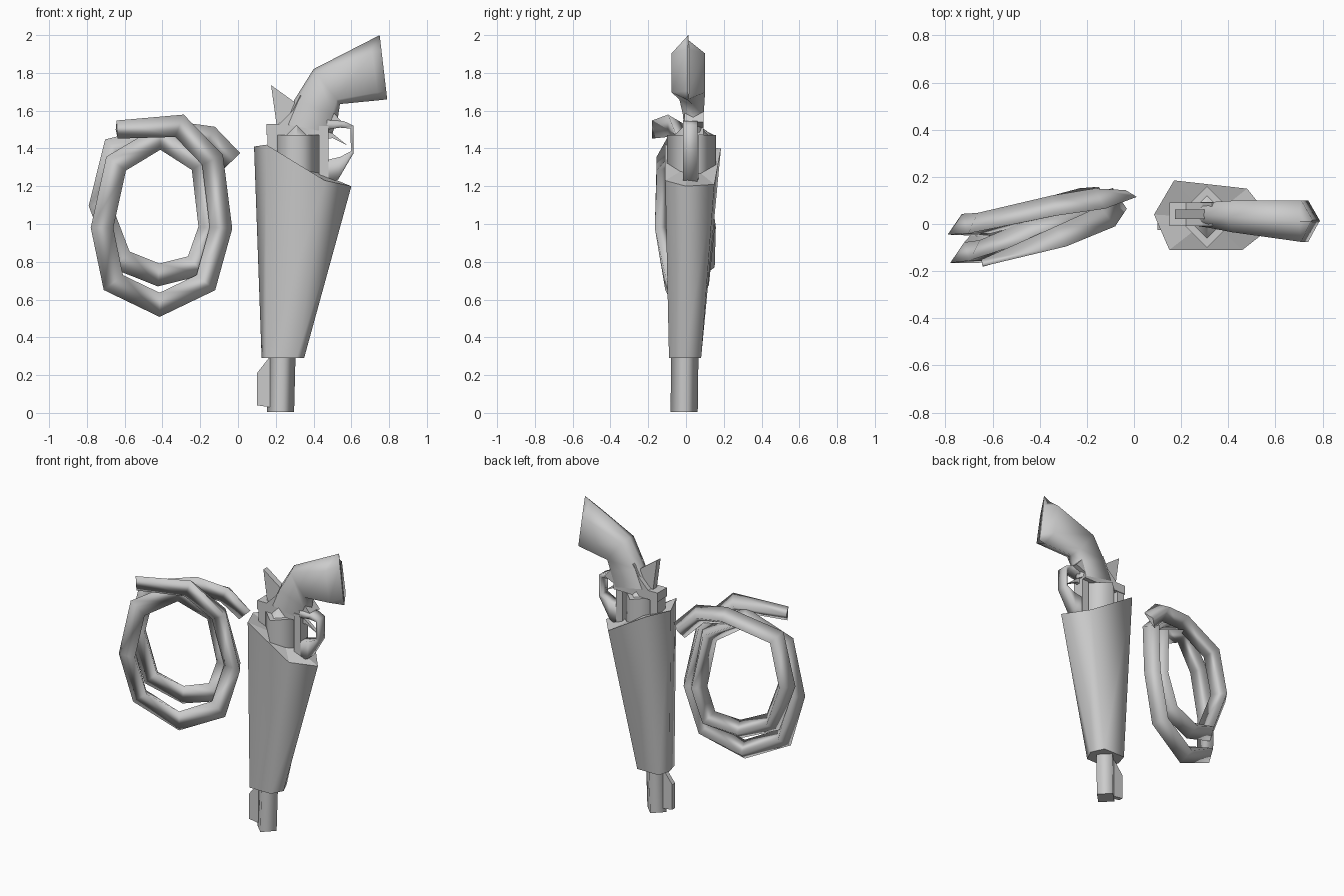
import bpy, bmesh
from math import cos, sin, tau
from mathutils import Vector

cube = bpy.data.objects.get("Cube")
if cube:
    bpy.data.objects.remove(cube, do_unlink=True)

grey = bpy.data.materials.new("light grey")
grey.use_nodes = True
colour = (0.6, 0.6, 0.6, 1)
grey.diffuse_color = colour
grey.node_tree.nodes["Principled BSDF"].inputs["Base Color"].default_value = colour


def finish(name, bm):
    bmesh.ops.recalc_face_normals(bm, faces=bm.faces)
    mesh = bpy.data.meshes.new(name)
    bm.to_mesh(mesh)
    bm.free()
    mesh.materials.append(grey)
    obj = bpy.data.objects.new(name, mesh)
    bpy.context.collection.objects.link(obj)


def loft(name, rings):
    """Smooth skin through equal rings, with flat end caps."""
    bm = bmesh.new()
    rows = [[bm.verts.new(p) for p in ring] for ring in rings]
    n = len(rows[0])
    for a, b in zip(rows, rows[1:]):
        for i in range(n):
            j = (i + 1) % n
            bm.faces.new((a[i], a[j], b[j], b[i])).smooth = True
    # Each cap is a fan around its middle, so a bent rim stays clean
    for row in (rows[0], rows[-1]):
        middle = bm.verts.new(sum((v.co for v in row), Vector()) / n)
        for i in range(n):
            bm.faces.new((row[i], row[(i + 1) % n], middle))
    finish(name, bm)


def plate(name, outline, y, half):
    """Flat plate from an x-z outline, centred on the given depth."""
    bm = bmesh.new()
    a, b = [[bm.verts.new((x, y + d, z)) for x, z in outline] for d in (-half, half)]
    bm.faces.new(a)
    bm.faces.new(b)
    for i in range(len(a)):
        j = (i + 1) % len(a)
        bm.faces.new((a[i], a[j], b[j], b[i]))
    finish(name, bm)


def diamond(x, y, z, radius):
    return [(x + radius * cos(tau * i / 4), y + radius * sin(tau * i / 4), z) for i in range(4)]


# Holster: six-sided tapering sleeve with a slanted, closed mouth
loft("holster", [
    [(.125, 0, .29), (.15, -.09, .29), (.31, -.09, .29),
     (.35, -.01, .29), (.31, .08, .29), (.15, .08, .29)],
    [(.085, .04, 1.41), (.15, -.11, 1.42), (.46, -.11, 1.23),
     (.60, 0, 1.20), (.48, .15, 1.21), (.17, .185, 1.40)]])

# Barrel and its sight blade
loft("barrel", [diamond(.225, -.01, .005, .072), diamond(.235, -.005, .40, .072)])
plate("front_sight", [(.10, .04), (.17, .03), (.17, .30), (.155, .28), (.10, .21)], -.01, .015)

# Diamond-shaped cylinder with a raised centre
loft("cylinder", [diamond(.31, .03, 1.22, .13), diamond(.31, .03, 1.47, .13)])
loft("cylinder_boss", [diamond(.31, .03, 1.47, .09), diamond(.31, .03, 1.55, .01)])

# Frame around the cylinder
plate("frame_body", [(.15, 1.47), (.15, 1.53), (.22, 1.53), (.29, 1.60), (.33, 1.68),
                     (.48, 1.62), (.55, 1.54), (.48, 1.51), (.48, 1.47)], .042, .05)
plate("top_strap", [(.155, 1.36), (.21, 1.34), (.21, 1.48), (.155, 1.48)], .042, .045)
plate("lower_strap", [(.43, 1.24), (.46, 1.21), (.48, 1.24), (.48, 1.52), (.43, 1.52)], .025, .04)

# Hammer spur
plate("hammer", [(.175, 1.735), (.205, 1.52), (.30, 1.60), (.30, 1.645)], .042, .02)

# Trigger guard: outer and inner outlines joined into one bar
outer = [(.47, 1.55), (.56, 1.545), (.612, 1.52), (.612, 1.375), (.53, 1.235), (.46, 1.21)]
inner = [(.475, 1.50), (.54, 1.51), (.595, 1.505), (.598, 1.385), (.54, 1.355), (.475, 1.34)]
loft("trigger_guard", [[(ox, -.015, oz), (ox, .06, oz), (ix, .06, iz), (ix, -.015, iz)]
                       for (ox, oz), (ix, iz) in zip(outer, inner)])
plate("trigger", [(.47, 1.49), (.50, 1.48), (.58, 1.415), (.50, 1.455), (.47, 1.45)], .025, .012)

# Grip: hexagonal sections given by top ridge, bottom ridge, centre depth, half width
# and shoulder position; the last one closes the butt into a vertical edge
sections = [((.24, 1.53), (.50, 1.48), .042, .05, .1), ((.30, 1.66), (.53, 1.57), .038, .055, .1),
            ((.40, 1.82), (.54, 1.635), .032, .067, .12),
            ((.70, 1.974), (.745, 1.655), .012, .088, .22),
            ((.75, 2.0), (.79, 1.66), .012, .004, .22)]


def grip_ring(top, bottom, y, half, shoulder):
    def at(t, side):
        return (top[0] + (bottom[0] - top[0]) * t, y + side * half,
                top[1] + (bottom[1] - top[1]) * t)
    return [at(0, 0), at(shoulder, 1), at(.87, 1), at(1, 0), at(.87, -1), at(shoulder, -1)]


loft("grip", [grip_ring(*s) for s in sections])

# Rope coil: a front turn that winds into a smaller rear turn
path = [Vector(p) for p in [
    (-.64, -.18, 1.50), (-.31, -.095, 1.52), (-.135, -.01, 1.34), (-.09, .065, .98),
    (-.17, .035, .69), (-.415, -.04, .572), (-.66, -.11, .69), (-.72, -.165, .98),
    (-.645, -.155, 1.32), (-.41, -.06, 1.46), (-.19, .02, 1.32), (-.15, .07, .98),
    (-.22, .065, .78), (-.42, .01, .73), (-.62, -.05, .81), (-.73, -.045, 1.10),
    (-.655, -.04, 1.40), (-.33, .035, 1.485), (-.15, .065, 1.46), (-.03, .115, 1.335)]]


def rope_ring(i):
    """Triangular section: flat towards the front, ridged at the back, thin at the ends."""
    here = path[i]
    last = len(path) - 1
    before = (here - path[max(i - 1, 0)]).normalized()
    after = (path[min(i + 1, last)] - here).normalized()
    along = (before + after).normalized()
    out = along.cross(Vector((0, 1, 0))).normalized()
    depth = out.cross(along) * (.03 if i in (0, last) else .088)
    mitre = 1 / max(along.dot(after if after.length else before), .8)
    side = out * ((.048 if i == 0 else .058) * mitre)
    return [here + side, here - side, here + depth]


loft("rope_coil", [rope_ring(i) for i in range(len(path))])
